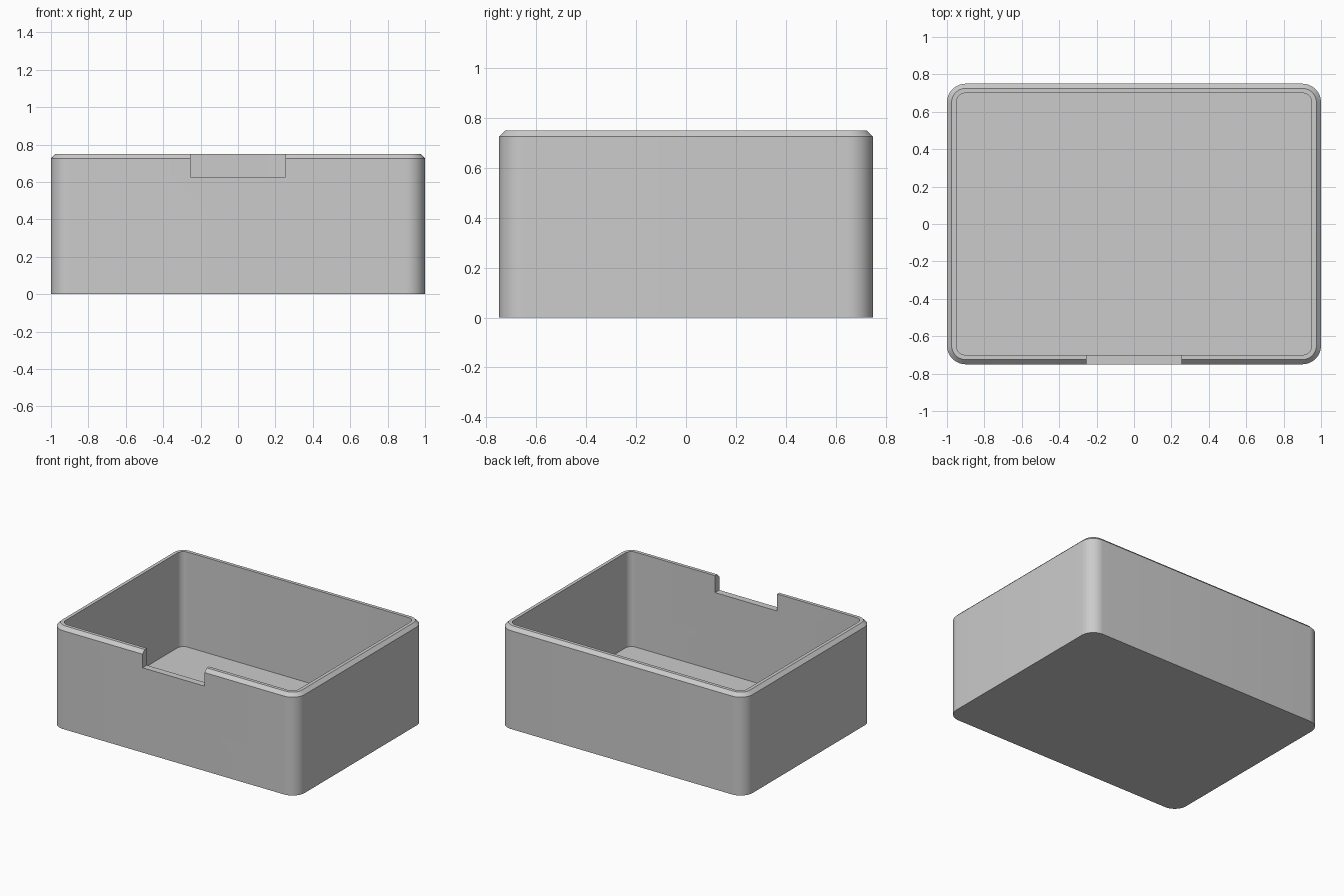
import bpy
import bmesh
from math import pi, cos, sin, radians

cube = bpy.data.objects.get("Cube")
if cube:
    bpy.data.objects.remove(cube, do_unlink=True)

# Main dimensions
HALF_X, HALF_Y, HEIGHT = 1.0, 0.75, 0.75
CORNER, WALL, CHAMFER = 0.1, 0.05, 0.025
NOTCH_WIDTH, NOTCH_DEPTH = 0.506, 0.125
SEGMENTS = 12

# Single grey material
grey = bpy.data.materials.new("grey")
grey.use_nodes = True
colour = (0.6, 0.6, 0.6, 1)
grey.diffuse_color = colour
grey.node_tree.nodes["Principled BSDF"].inputs["Base Color"].default_value = colour


def rounded_ring(bm, inset, z):
    """Rounded rectangle of vertices, offset inwards by inset."""
    radius = CORNER - inset
    ring = []
    for quarter, (sx, sy) in enumerate([(1, 1), (-1, 1), (-1, -1), (1, -1)]):
        for i in range(SEGMENTS + 1):
            a = (quarter + i / SEGMENTS) * pi / 2
            ring.append(bm.verts.new((sx * (HALF_X - CORNER) + radius * cos(a),
                                      sy * (HALF_Y - CORNER) + radius * sin(a), z)))
    return ring


# Open box: outer wall, chamfered rim, inner wall and floor
bm = bmesh.new()
levels = [(0, 0), (0, HEIGHT - CHAMFER), (CHAMFER, HEIGHT), (WALL, HEIGHT), (WALL, WALL)]
rings = [rounded_ring(bm, inset, z) for inset, z in levels]
for low, high in zip(rings, rings[1:]):
    for i in range(len(low)):
        j = (i + 1) % len(low)
        bm.faces.new((low[i], low[j], high[j], high[i]))
bm.faces.new(reversed(rings[0]))
bm.faces.new(rings[-1])
bmesh.ops.recalc_face_normals(bm, faces=bm.faces)
mesh = bpy.data.meshes.new("open_box")
bm.to_mesh(mesh)
bm.free()
mesh.materials.append(grey)
box = bpy.data.objects.new("open_box", mesh)
bpy.context.collection.objects.link(box)

# Finger notch cut through the front wall
bpy.ops.mesh.primitive_cube_add(size=1, location=(0, -HALF_Y, HEIGHT))
cutter = bpy.context.object
cutter.name = "notch_cutter"
cutter.scale = (NOTCH_WIDTH, 4 * WALL, 2 * NOTCH_DEPTH)
cutter.data.materials.append(grey)
cutter.hide_render = True
notch = box.modifiers.new("front_notch", 'BOOLEAN')
notch.operation = 'DIFFERENCE'
notch.solver = 'EXACT'
notch.object = cutter

bpy.ops.object.select_all(action='DESELECT')
box.select_set(True)
bpy.context.view_layer.objects.active = box
bpy.ops.object.modifier_apply(modifier=notch.name)
bpy.data.objects.remove(cutter, do_unlink=True)

# Smooth corners, crisp edges
bpy.ops.object.shade_smooth_by_angle(angle=radians(30))
